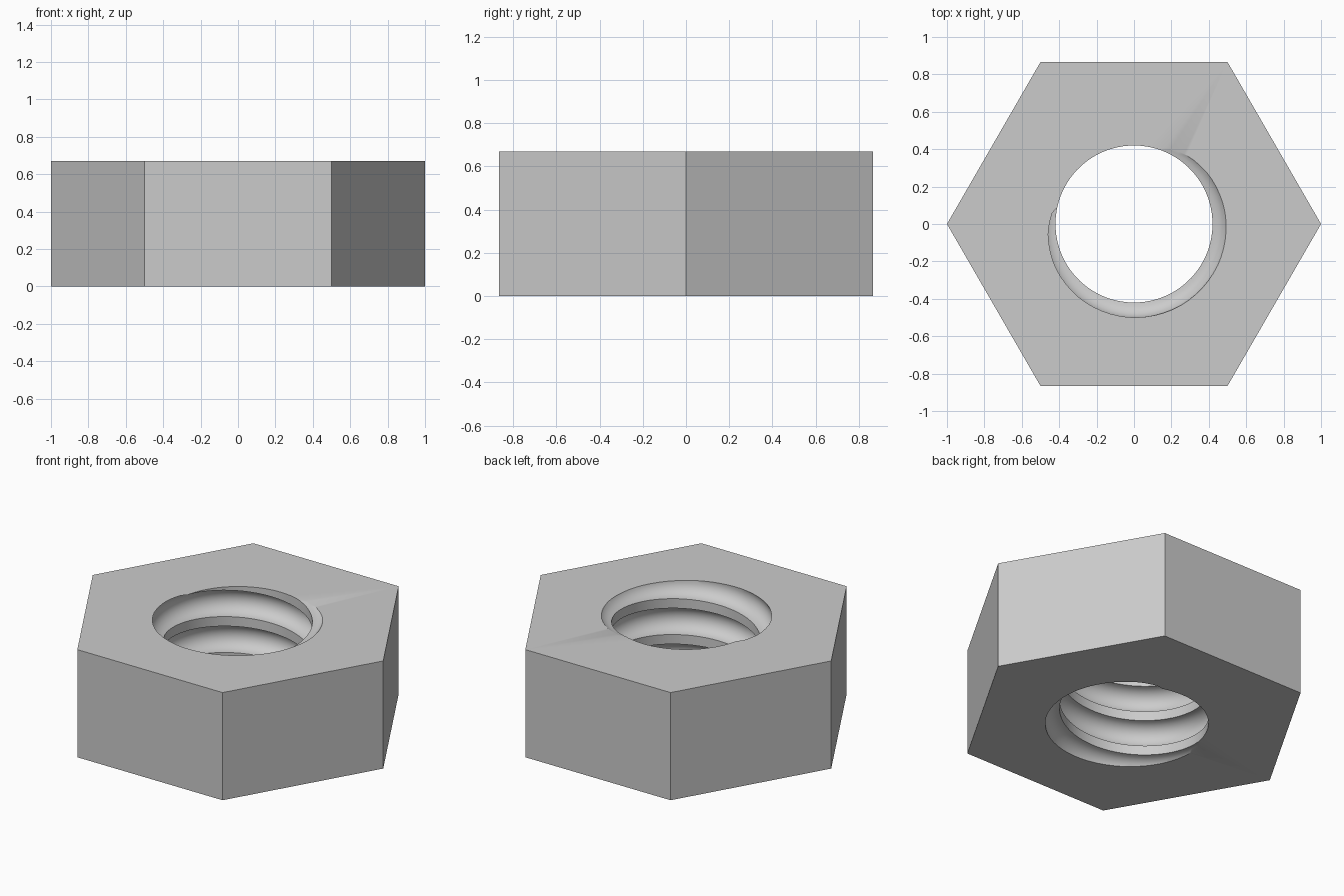
import bpy, bmesh
from math import cos, sin, pi, radians
from mathutils import Vector

cube = bpy.data.objects.get("Cube")
if cube:
    bpy.data.objects.remove(cube)

HEIGHT = 0.67
PITCH = HEIGHT / 3
BORE = 0.42          # radius of the thread crest
GROOVE = 0.082       # radius of the round thread groove
PHASE = radians(-60)  # direction where the groove is centred on the rim
STEPS, ARC = 64, 12

steel = bpy.data.materials.new("steel grey")
steel.use_nodes = True
colour = (0.6, 0.6, 0.6, 1)
steel.diffuse_color = colour
steel.node_tree.nodes["Principled BSDF"].inputs["Base Color"].default_value = colour

bm = bmesh.new()

# Thread profile: one round groove, then a flat crest up to the next groove
profile = [(BORE + GROOVE * sin(pi * j / ARC), -GROOVE * cos(pi * j / ARC))
           for j in range(ARC + 1)]
profile.append((BORE, PITCH - GROOVE))

# Threaded bore: profile swept up a right-handed helix past both faces
rows = []
for i in range(STEPS * 6 + 1):
    a = PHASE + 2 * pi * i / STEPS
    rise = PITCH * (i / STEPS - 1.5 - 0.5)
    rows.append([bm.verts.new((r * cos(a), r * sin(a), z + rise)) for r, z in profile])
for low, high in zip(rows, rows[1:]):
    for j in range(len(profile) - 1):
        bm.faces.new((low[j], low[j + 1], high[j + 1], high[j]))
bmesh.ops.remove_doubles(bm, verts=bm.verts, dist=1e-4)

# Trim the bore flush with the bottom and top faces
for z, up in ((0, -1), (HEIGHT, 1)):
    bmesh.ops.bisect_plane(bm, geom=bm.verts[:] + bm.edges[:] + bm.faces[:],
                           plane_co=(0, 0, z), plane_no=(0, 0, up),
                           clear_outer=True, dist=1e-5)
bmesh.ops.remove_doubles(bm, verts=bm.verts, dist=1e-4)

# Flat faces: hexagon outline filled around the rim of the bore
rings = []
for z, up in ((0, -1), (HEIGHT, 1)):
    rim = [e for e in bm.edges if e.is_boundary
           and all(abs(v.co.z - z) < 1e-4 for v in e.verts)]
    ring = [bm.verts.new((cos(k * pi / 3), sin(k * pi / 3), z)) for k in range(6)]
    outline = [bm.edges.new((ring[k], ring[(k + 1) % 6])) for k in range(6)]
    bmesh.ops.triangle_fill(bm, use_beauty=True, edges=rim + outline,
                            normal=Vector((0, 0, up)))
    rings.append(ring)

# Six outer sides
bottom, top = rings
for k in range(6):
    n = (k + 1) % 6
    bm.faces.new((bottom[k], bottom[n], top[n], top[k]))
bmesh.ops.recalc_face_normals(bm, faces=bm.faces)

mesh = bpy.data.meshes.new("hex_nut")
bm.to_mesh(mesh)
bm.free()
mesh.materials.append(steel)
nut = bpy.data.objects.new("hex_nut", mesh)
bpy.context.collection.objects.link(nut)

# Smooth thread, crisp edges
bpy.ops.object.select_all(action='DESELECT')
nut.select_set(True)
bpy.context.view_layer.objects.active = nut
bpy.ops.object.shade_smooth_by_angle(angle=radians(30))
